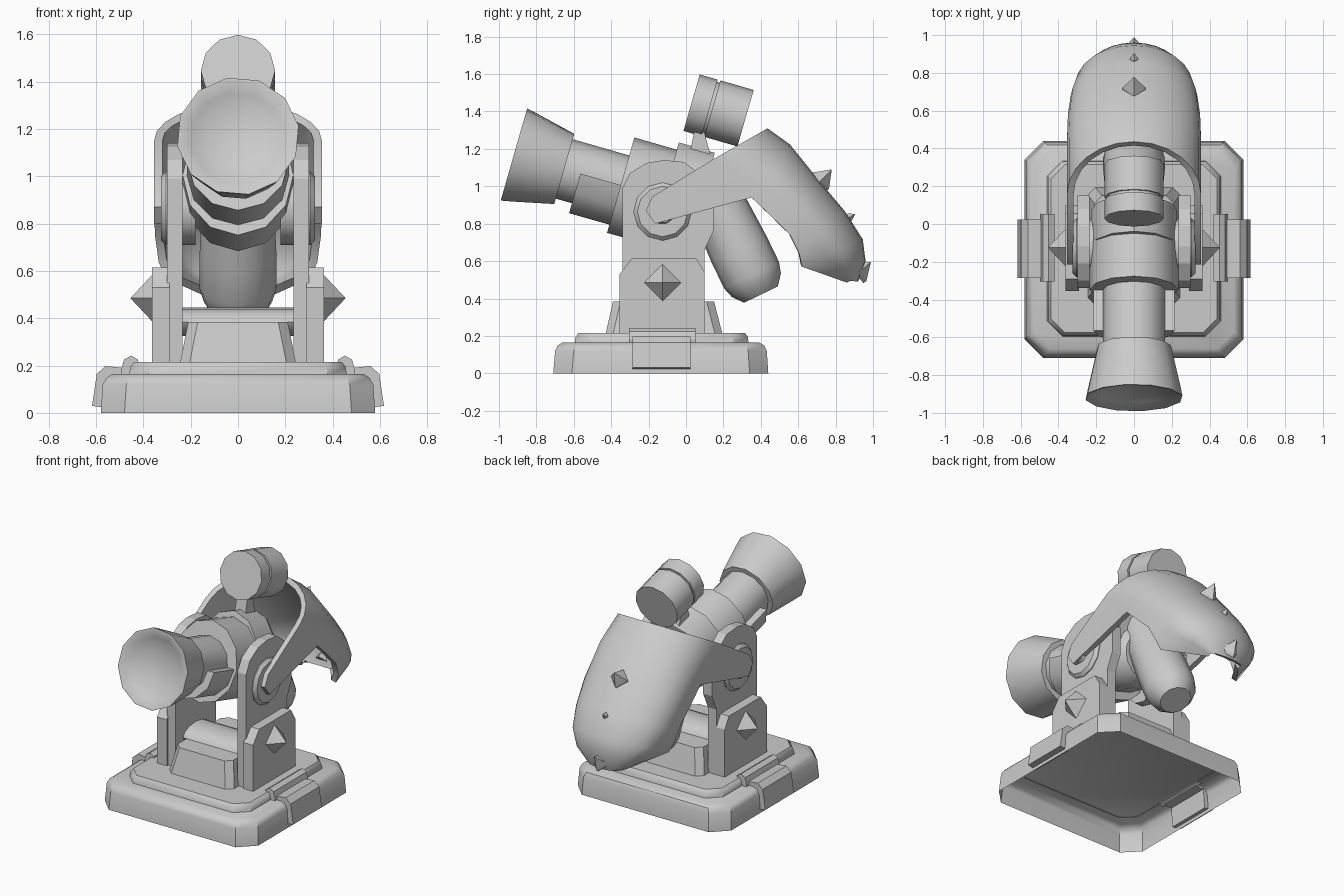
import bpy, bmesh, math
from mathutils import Vector

if "Cube" in bpy.data.objects:
    bpy.data.objects.remove(bpy.data.objects["Cube"], do_unlink=True)

grey = bpy.data.materials.new("plain grey")
grey.use_nodes = True
COLOUR = (0.6, 0.6, 0.6, 1)
grey.diffuse_color = COLOUR
grey.node_tree.nodes["Principled BSDF"].inputs["Base Color"].default_value = COLOUR


def finish(name, bm, smooth=0, recalc=True, thickness=0):
    bmesh.ops.remove_doubles(bm, verts=bm.verts, dist=1e-5)
    if recalc:
        bmesh.ops.recalc_face_normals(bm, faces=bm.faces)
    mesh = bpy.data.meshes.new(name)
    bm.to_mesh(mesh)
    bm.free()
    mesh.materials.append(grey)
    ob = bpy.data.objects.new(name, mesh)
    bpy.context.collection.objects.link(ob)
    bpy.ops.object.select_all(action='DESELECT')
    bpy.context.view_layer.objects.active = ob
    ob.select_set(True)
    if thickness:
        mod = ob.modifiers.new("thickness", 'SOLIDIFY')
        mod.thickness, mod.offset = thickness, -1
        bpy.ops.object.modifier_apply(modifier=mod.name)
    if smooth:
        bpy.ops.object.shade_smooth_by_angle(angle=math.radians(smooth))
    return ob


def lathe(name, profile, origin, axis, n=12, xscale=1, arc=None, turn=0, smooth=38):
    """Spin (distance, radius) points about an axis; an arc makes a closed partial ring."""
    d = Vector(axis).normalized()
    u = Vector((1, 0, 0)) if abs(d.x) < 0.5 else Vector((0, 1, 0))
    v = u.cross(d)
    a0, a1 = arc or (turn, turn + 360)
    bm = bmesh.new()
    rings = []
    for i in range(n + 1 if arc else n):
        a = math.radians(a0 + (a1 - a0) * i / n)
        rings.append([bm.verts.new(Vector(origin) + d * t
                      + u * (r * xscale * math.cos(a)) + v * (r * math.sin(a))) for t, r in profile])
    m = len(profile)
    for i in range(n):
        p, q = rings[i], rings[(i + 1) % len(rings)]
        for j in range(m if arc else m - 1):
            k = (j + 1) % m
            bm.faces.new((p[j], p[k], q[k], q[j]))
    if arc:
        bm.faces.new(rings[0])
        bm.faces.new(rings[-1])
    return finish(name, bm, smooth)


def prism(name, outline, x0, x1):
    """Extrude a (y, z) outline along x."""
    bm = bmesh.new()
    a = [bm.verts.new((x0, y, z)) for y, z in outline]
    b = [bm.verts.new((x1, y, z)) for y, z in outline]
    bm.faces.new(a)
    bm.faces.new(b)
    for i in range(len(a)):
        j = (i + 1) % len(a)
        bm.faces.new((a[i], a[j], b[j], b[i]))
    return finish(name, bm)


def slab(name, outline, y0, y1):
    """Extrude an (x, z) outline along y."""
    bm = bmesh.new()
    f = bm.faces.new([bm.verts.new((x, y0, z)) for x, z in outline])
    g = bmesh.ops.extrude_face_region(bm, geom=[f])
    bmesh.ops.translate(bm, vec=(0, y1 - y0, 0),
                        verts=[e for e in g["geom"] if isinstance(e, bmesh.types.BMVert)])
    return finish(name, bm)


def tier(name, layers, smooth=0):
    """Stack chamfered rectangles (half width, y front, y back, chamfer, z), open below."""
    bm = bmesh.new()
    rings = []
    for w, f, b, c, z in layers:
        pts = [(-w + c, f), (w - c, f), (w, f + c), (w, b - c),
               (w - c, b), (-w + c, b), (-w, b - c), (-w, f + c)]
        rings.append([bm.verts.new((x, y, z)) for x, y in pts])
    for p, q in zip(rings, rings[1:]):
        for i in range(8):
            j = (i + 1) % 8
            bm.faces.new((p[i], p[j], q[j], q[i]))
    bm.faces.new(rings[-1])
    return finish(name, bm, smooth)


def spike(name, origin, axis, radius, height):
    return lathe(name, [(-0.02, 0), (-0.02, radius), (0, radius), (height, 0)], origin, axis, n=4, smooth=0)


# Stepped base
tier("base", [(.58, -.71, .44, .10, 0), (.572, -.70, .432, .10, .12),
              (.555, -.685, .418, .095, .15), (.53, -.66, .39, .09, .165)], 35)
tier("base_step", [(.46, -.595, .335, .08, .16), (.455, -.59, .33, .08, .195), (.44, -.575, .315, .075, .215)], 35)
tier("centre_block", [(.245, -.43, .195, .04, .21), (.21, -.39, .15, .04, .385)])
lathe("cross_roller", [(-.235, 0), (-.235, .06), (.235, .06), (.235, 0)], (0, -.125, .385), (1, 0, 0), xscale=2.2)

# Side clamps, pillars, pivots and spikes
PIVOT = (-.125, .865)
ARM = [(-.34, .21), (-.34, .99), (-.30, 1.07), (-.21, 1.125), (-.12, 1.14), (-.01, 1.13), (.08, 1.06),
       (.15, .96), (.15, .77), (.10, .66), (.10, .21)]
PLATE = [(-.355, .21), (-.355, .53), (-.29, .615), (.055, .615), (.10, .54), (.10, .21)]
for side, s in (("left", 1), ("right", -1)):
    slab(side + "_clamp", [(s * x, z) for x, z in
         [(.55, .02), (.617, .03), (.597, .165), (.56, .198), (.48, .19), (.48, .15), (.54, .15)]], -.285, .025)
    slab(side + "_clamp_bar", [(s * x, z) for x, z in
         [(.42, .18), (.422, .225), (.452, .242), (.482, .225), (.495, .18), (.49, .15)]], -.305, .052)
    prism(side + "_pillar", ARM, s * .235, s * .30)
    prism(side + "_bracket", PLATE, s * .29, s * .363)
    spike(side + "_bracket_spike", (s * .363, -.125, .485), (s, 0, 0), .098, .092)
    lathe(side + "_pivot_disc", [(.18, 0), (.18, .155), (.305, .155), (.325, .135), (.325, 0)],
          (0, *PIVOT), (s, 0, 0), smooth=32)
    lathe(side + "_pivot_hub", [(.30, 0), (.30, .075), (.345, .06), (.345, 0)], (0, *PIVOT), (s, 0, 0), n=10)

# Barrel parts along one tilted axis
TILT = math.radians(16)
AXIS = (0, math.cos(TILT), -math.sin(TILT))
MUZZLE = (0, -.92, 1.17)
lathe("muzzle", [(.075, 0), (.06, .12), (.03, .2), (0, .25), (0, .26), (.06, .248), (.28, .198), (.28, 0)],
      MUZZLE, AXIS, turn=10)
lathe("barrel", [(.25, 0), (.25, .165), (.9, .165), (.9, 0)], MUZZLE, AXIS)
lathe("barrel_cradle", [(.37, .165), (.37, .22), (.7, .22), (.7, .165)], MUZZLE, AXIS, n=6, arc=(180, 360), xscale=.98)
lathe("barrel_collar", [(.594, 0), (.594, .265), (.84, .265), (.84, 0)], MUZZLE, AXIS, xscale=.885)
lathe("rear_collar", [(.83, .15), (.83, .305), (1.03, .305), (1.03, .15)], MUZZLE, AXIS, n=6, arc=(0, 180), xscale=.75)
lathe("breech", [(.8, 0), (.8, .21), (1.0, .21), (1.08, .16), (1.08, 0)], MUZZLE, AXIS)

# Rear counterweight hanging below the breech
lathe("counterweight", [(0, 0), (0, .14), (.2, .152), (.45, .163), (.6, .163), (.66, .145), (.715, .1), (.715, 0)],
      (0, .09, 1.065), (0, .434, -.9))

# Twin drum sight and its stem
lathe("sight", [(0, 0), (0, .157), (.10, .157), (.10, .145), (.115, .145), (.115, .157), (.30, .157), (.30, 0)],
      (0, .03, 1.447), AXIS, smooth=32)
prism("sight_stem", [(.02, 1.18), (.05, 1.32), (.09, 1.32), (.13, 1.17)], -.04, .04)

# Curved rear hood: lower edge, shoulder and crest in (y, z), then half width
STATIONS = [((.35, .94), (.155, 1.15), (.436, 1.31), .355),
            ((.45, .845), (.42, 1.0), (.555, 1.225), .355),
            ((.555, .743), (.58, .86), (.714, 1.027), .35),
            ((.607, .636), (.68, .73), (.85, .866), .335),
            ((.62, .57), (.75, .63), (.945, .717), .305),
            ((.72, .535), (.83, .56), (.96, .60), .23),
            ((.86, .485), (.88, .495), (.92, .49), .12)]
bm = bmesh.new()
rows = []
for low, shoulder, crest, w in STATIONS:
    row = [bm.verts.new((w, *low))]
    for i in range(13):
        a = math.pi * i / 12
        y, z = (p + (q - p) * math.sin(a) for p, q in zip(shoulder, crest))
        row.append(bm.verts.new((w * math.cos(a), y, z)))
    row.append(bm.verts.new((-w, *low)))
    rows.append(row)
for p, q in zip(rows, rows[1:]):
    for i in range(len(p) - 1):
        bm.faces.new((p[i], p[i + 1], q[i + 1], q[i]))
# Straight arms from the hood to the pivots
first = rows[0]
for low, top, s in ((first[0], first[1], 1), (first[-1], first[-2], -1)):
    tip = [bm.verts.new((s * .355, y, z)) for y, z in ((-.18, .945), (-.215, .87), (-.165, .80))]
    bm.faces.new([low, top] + tip)
bmesh.ops.recalc_face_normals(bm, faces=bm.faces)
bm.faces.ensure_lookup_table()
if bm.faces[6].normal.dot(Vector((0, .7, .7))) < 0:
    bmesh.ops.reverse_faces(bm, faces=bm.faces)
finish("hood", bm, 35, recalc=False, thickness=.035)

# Hood spikes
spike("hood_spike_large", (0, .72, 1.03), (0, .70, .72), .062, .085)
spike("hood_spike_small", (0, .875, .835), (0, .85, .5), .022, .035)
spike("hood_spike_tail", (0, .925, .54), (0, .75, .66), .06, .085)
